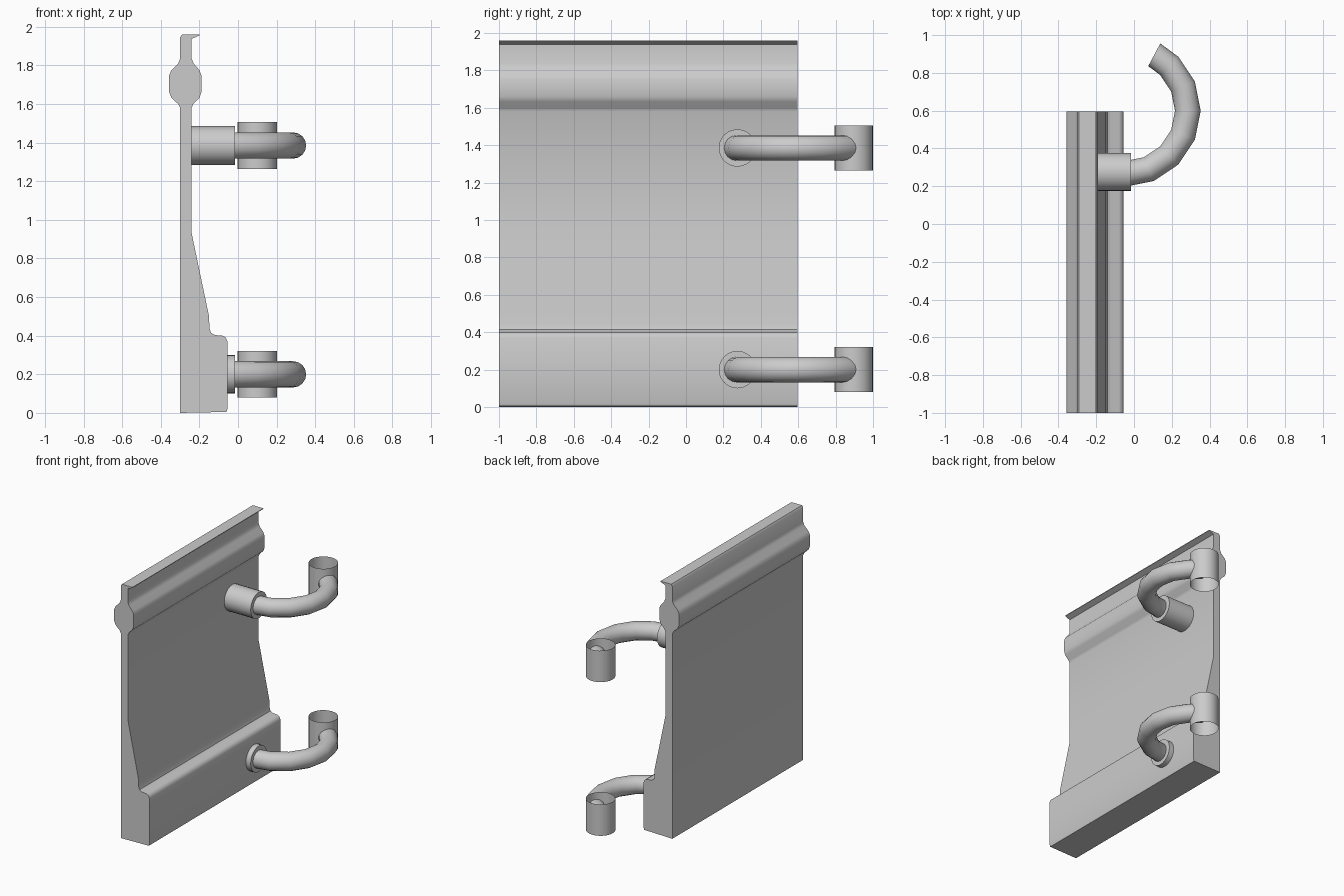
import bpy, bmesh, math
from mathutils import Vector

if "Cube" in bpy.data.objects:
    bpy.data.objects.remove(bpy.data.objects["Cube"])


def finish(name, bm, angle=40):
    bmesh.ops.recalc_face_normals(bm, faces=bm.faces[:])
    me = bpy.data.meshes.new(name)
    bm.to_mesh(me)
    bm.free()
    ob = bpy.data.objects.new(name, me)
    bpy.context.collection.objects.link(ob)
    bpy.ops.object.select_all(action='DESELECT')
    ob.select_set(True)
    bpy.context.view_layer.objects.active = ob
    bpy.ops.object.shade_smooth_by_angle(angle=math.radians(angle))
    return ob


def tube(name, rings, radius, sides, caps):
    """Sweep a circle along (centre, u axis, v axis) frames."""
    bm = bmesh.new()
    loops = []
    for c, u, v in rings:
        loops.append([bm.verts.new(c + radius * (math.cos(t) * u + math.sin(t) * v))
                      for t in (2 * math.pi * i / sides for i in range(sides))])
    for a, b in zip(loops, loops[1:]):
        for i in range(sides):
            j = (i + 1) % sides
            bm.faces.new((a[i], a[j], b[j], b[i]))
    if caps:
        bm.faces.new(loops[0])
        bm.faces.new(loops[-1])
    return finish(name, bm)


X, Y, Z = Vector((1, 0, 0)), Vector((0, 1, 0)), Vector((0, 0, 1))

# Panel: side profile (x, z) extruded along y
profile = [(-.30, 0), (-.06, .005), (-.055, .02), (-.055, .37), (-.063, .39), (-.08, .4),
           (-.12, .403), (-.14, .415), (-.148, .44), (-.15, .50), (-.24, .93), (-.24, 1.58),
           (-.232, 1.60), (-.20, 1.632), (-.19, 1.66), (-.19, 1.75), (-.20, 1.776),
           (-.23, 1.81), (-.24, 1.835), (-.24, 1.938), (-.20, 1.955), (-.20, 1.96),
           (-.29, 1.96), (-.30, 1.945), (-.30, 1.835), (-.31, 1.81), (-.345, 1.775),
           (-.358, 1.745), (-.358, 1.665), (-.345, 1.632), (-.31, 1.60), (-.30, 1.58)]
bm = bmesh.new()
face = bm.faces.new([bm.verts.new((x, -1, z)) for x, z in profile])
ext = bmesh.ops.extrude_face_region(bm, geom=[face])
bmesh.ops.translate(bm, vec=(0, 1.595, 0),
                    verts=[g for g in ext['geom'] if isinstance(g, bmesh.types.BMVert)])
finish("panel", bm)

# Two identical hinge arms
for label, z in (("lower", .20), ("upper", 1.385)):
    # Mounting boss on the panel
    tube(label + "_boss", [(Vector((x, .275, z)), Y, Z) for x in (-.25, -.015)], .1, 24, True)
    # Curved arm
    rings = []
    for deg in (-90, -67.5, -45, -22.5, 0, 22.5, 45, 62):
        a = math.radians(deg)
        out = Vector((math.cos(a), math.sin(a), 0))
        rings.append((Vector((-.05, .6, z)) + .335 * out, out, Z))
    tube(label + "_arm", rings, .068, 16, True)
    # Open hinge sleeve
    tube(label + "_sleeve", [(Vector((.1, .897, z + dz)), X, Y) for dz in (-.121, .121)],
         .103, 24, False)
